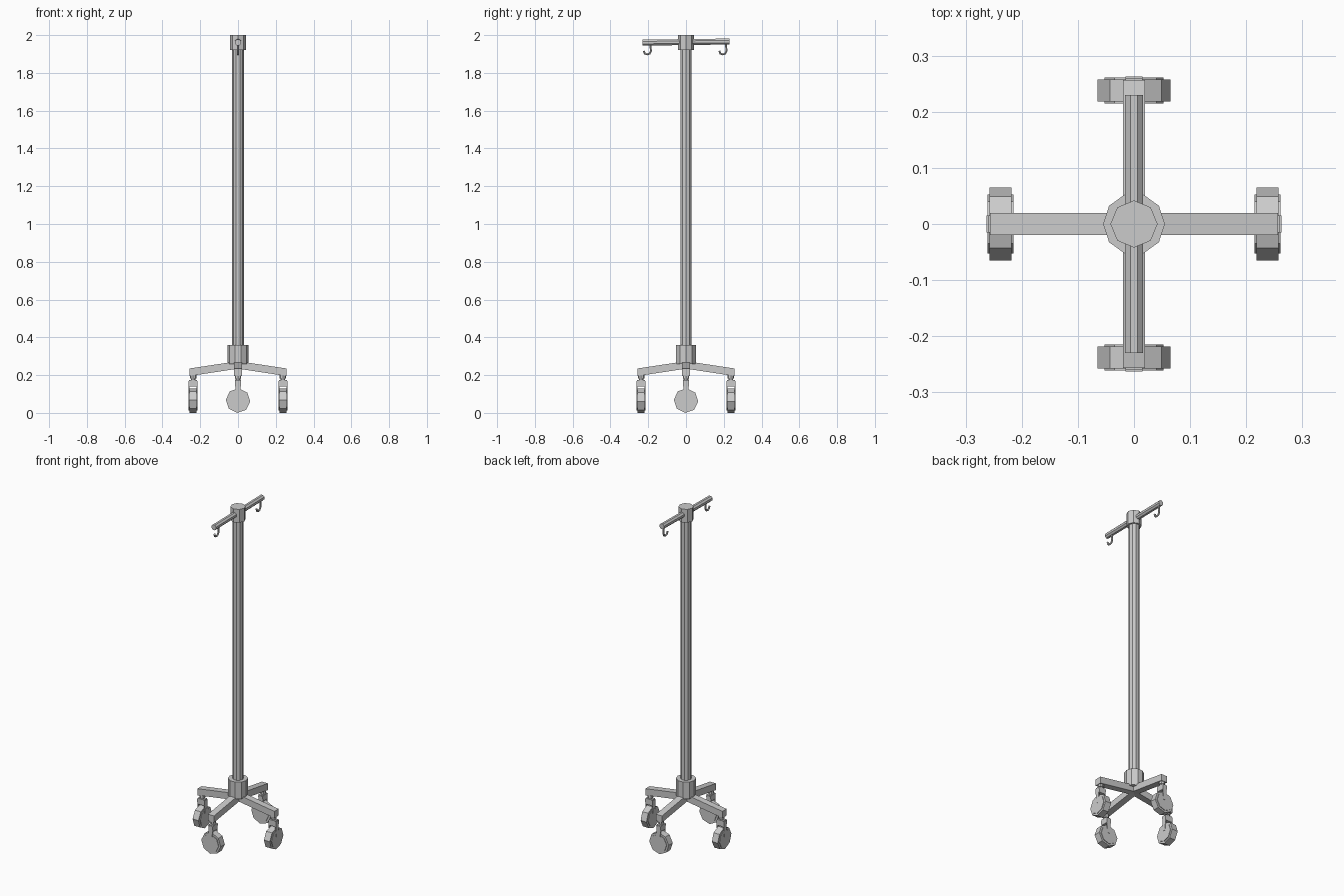
import bpy, bmesh
from math import sin, cos, pi, radians
from mathutils import Matrix, Vector

if "Cube" in bpy.data.objects:
    bpy.data.objects.remove(bpy.data.objects["Cube"])


def finish(name, bm, turn=0.0):
    bmesh.ops.rotate(bm, verts=bm.verts, cent=(0, 0, 0), matrix=Matrix.Rotation(turn, 3, 'Z'))
    bmesh.ops.recalc_face_normals(bm, faces=bm.faces)
    me = bpy.data.meshes.new(name)
    bm.to_mesh(me)
    bm.free()
    ob = bpy.data.objects.new(name, me)
    bpy.context.collection.objects.link(ob)
    return ob


def loft(name, rings, turn=0.0):
    """Closed solid through rings of 3D points."""
    bm = bmesh.new()
    rows = [[bm.verts.new(p) for p in r] for r in rings]
    n = len(rows[0])
    for a, b in zip(rows, rows[1:]):
        for i in range(n):
            j = (i + 1) % n
            bm.faces.new((a[i], a[j], b[j], b[i]))
    bm.faces.new(rows[0])
    bm.faces.new(rows[-1])
    return finish(name, bm, turn)


def ring(n, r, phase=0.0):
    return [(r * cos(phase + 2 * pi * i / n), r * sin(phase + 2 * pi * i / n)) for i in range(n)]


def post(name, n, r, z0, z1, x=0.0, turn=0.0):
    return loft(name, [[(x + a, b, z) for a, b in ring(n, r)] for z in (z0, z1)], turn)


def slab(name, outline, x0, x1, turn=0.0):
    """(y, z) outline extruded along x."""
    return loft(name, [[(x, y, z) for y, z in outline] for x in (x0, x1)], turn)


# Central column
post("pole", 10, 0.031, 0.30, 1.95)
post("base_hub", 10, 0.055, 0.258, 0.36)
post("top_collar", 8, 0.042, 1.92, 2.0)

# Four sloping legs with casters
CX, CZ, R = 0.238, 0.065, 0.065
for k, sign in enumerate((1, -1, -1, 1)):
    turn = k * pi / 2
    loft("leg", [[(x, -0.02, z), (x, 0.02, z), (x, 0.02, z + 0.04), (x, -0.02, z + 0.04)]
                 for x, z in ((0, 0.234), (0.257, 0.195))], turn)
    post("caster_stem", 8, 0.017, 0.182, 0.205, CX, turn)
    post("caster_neck", 8, 0.012, 0.165, 0.19, CX, turn)
    # fork crown and cheeks
    slab("fork_crown", [(-0.015, 0.14), (0.015, 0.14), (0.015, 0.175), (-0.015, 0.175)],
         CX - 0.022, CX + 0.022, turn)
    for s in (-1, 1):
        slab("fork_cheek", [(-0.009, 0.078), (0.009, 0.078), (0.015, 0.17), (-0.015, 0.17)],
             CX + s * 0.019, CX + s * 0.0245, turn)
    # tyre and side disc
    for name, r, w in (("wheel_tyre", R, 0.0195), ("wheel_disc", 0.053, 0.023)):
        outline = [(sign * a, CZ + b) for a, b in ring(8, r, radians(-4))]
        slab(name, outline, CX - w, CX + w, turn)

# Cross bar, very slightly tilted
loft("cross_bar", [[(a, y, z + b) for a, b in ring(8, 0.017, pi / 8)]
                   for y, z in ((-0.23, 1.96), (0.23, 1.966))])

# Bag hooks: J-shaped swept tubes
for y in (-0.188, 0.212):
    path = [(0, 1.952), (0.002, 1.915), (-0.005, 1.902), (-0.017, 1.898),
            (-0.03, 1.902), (-0.036, 1.917)]
    pts = [Vector((0, y + a, z)) for a, z in path]
    rings = []
    for i, p in enumerate(pts):
        t = (pts[min(i + 1, len(pts) - 1)] - pts[max(i - 1, 0)]).normalized()
        side = Vector((1, 0, 0)).cross(t)
        rings.append([p + Vector((a, 0, 0)) + side * b for a, b in ring(6, 0.006)])
    loft("bag_hook", rings)
